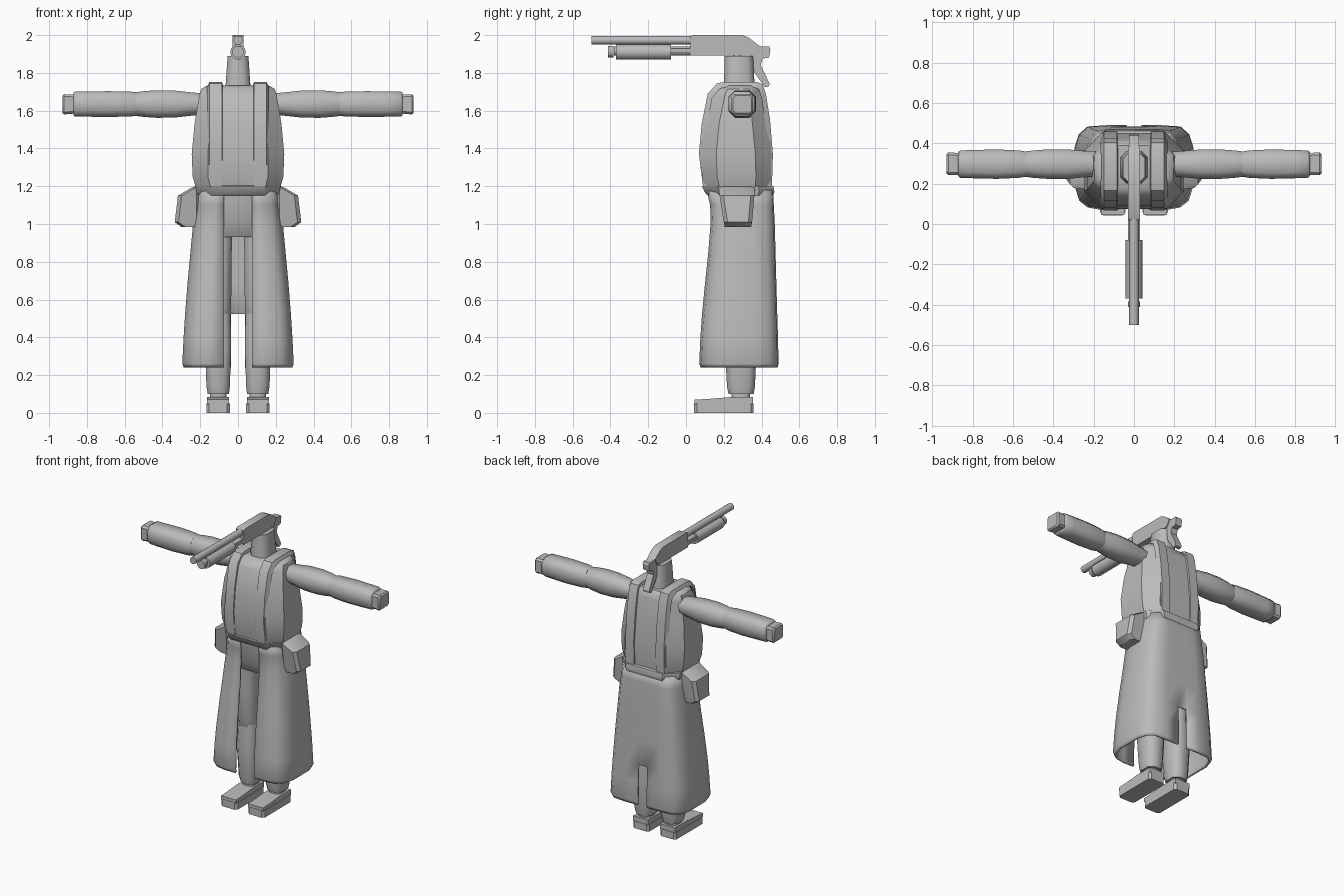
import bpy, bmesh, math
from mathutils import Vector, Matrix

grey = bpy.data.materials.new("plain grey")
grey.diffuse_color = (0.5, 0.5, 0.5, 1)


def make(name, verts, faces, angle=50, fix=True):
    me = bpy.data.meshes.new(name)
    me.from_pydata(verts, [], faces)
    if fix:
        bm = bmesh.new()
        bm.from_mesh(me)
        bmesh.ops.recalc_face_normals(bm, faces=bm.faces)
        bm.to_mesh(me)
        bm.free()
    me.shade_smooth()
    me.set_sharp_from_angle(angle=math.radians(angle))
    me.materials.append(grey)
    ob = bpy.data.objects.new(name, me)
    bpy.context.collection.objects.link(ob)
    return ob


def loft(name, rings, angle=50):
    """Closed skin through equal rings, capped at both ends."""
    n = len(rings[0])
    verts = [p for r in rings for p in r]
    faces = [(k*n+i, k*n+(i+1) % n, (k+1)*n+(i+1) % n, (k+1)*n+i)
             for k in range(len(rings)-1) for i in range(n)]
    faces += [tuple(range(n)), tuple(range(len(verts)-n, len(verts)))]
    return make(name, verts, faces, angle)


def octagon(u0, u1, v0, v1, c):
    return [(u0+c, v0), (u1-c, v0), (u1, v0+c), (u1, v1-c),
            (u1-c, v1), (u0+c, v1), (u0, v1-c), (u0, v0+c)]


def zring(z, x0, x1, y0, y1, c):
    return [(x, y, z) for x, y in octagon(x0, x1, y0, y1, c)]


def xring(x, y0, y1, z0, z1, c):
    return [(x, y, z) for y, z in octagon(y0, y1, z0, z1, c)]


def prism(name, profile, x0, x1, angle=30):
    """Side (y, z) outline extruded along x."""
    return loft(name, [[(x, y, z) for y, z in profile] for x in (x0, x1)], angle)


def tube(name, y0, y1, z, r, n=14):
    circ = [(r*math.cos(2*math.pi*i/n), z+r*math.sin(2*math.pi*i/n)) for i in range(n)]
    return loft(name, [[(x, y, h) for x, h in circ] for y in (y0, y1)])


# torso
loft("torso", [zring(z, -w, w, f, b, c) for z, w, f, b, c in [
    (1.18, .22, .10, .445, .08), (1.25, .24, .085, .45, .08),
    (1.37, .245, .075, .452, .085), (1.53, .23, .09, .437, .085),
    (1.68, .205, .125, .415, .08), (1.715, .195, .15, .405, .07),
    (1.732, .165, .18, .39, .05)]], 35)

# vest straps that run up the front, over the shoulder and down the back
outer = [(.09, 1.2), (.068, 1.37), (.083, 1.53), (.115, 1.69), (.165, 1.745), (.20, 1.752),
         (.375, 1.752), (.405, 1.74), (.423, 1.69), (.445, 1.55), (.46, 1.37), (.455, 1.2)]
inner = [(.27+(y-.27)*.85, 1.2+(z-1.2)*.95) for y, z in outer]
for s, side in ((1, "left"), (-1, "right")):
    rings = []
    for (yo, zo), (yi, zi) in zip(outer, inner):
        wide = (.085, .15)
        rings.append([(s*(wide[0]-.008), yi, zi), (s*wide[0], yo, zo),
                      (s*wide[1], yo, zo), (s*(wide[1]+.015), yi, zi)])
    loft(side+"_strap", rings, 35)

# neck
loft("neck", [zring(1.70, -.068, .068, .20, .365, .03),
              zring(1.89, -.055, .055, .205, .355, .03)])

# belt and hips
loft("belt", [zring(z, -w, w, f, b, .08) for z, w, f, b in [
    (1.15, .215, .115, .462), (1.17, .222, .098, .468),
    (1.20, .224, .085, .462), (1.205, .21, .10, .45)]], 35)
loft("hips", [zring(.93, -.15, .15, .18, .39, .04), zring(1.0, -.19, .19, .15, .42, .05),
              zring(1.17, -.20, .20, .14, .43, .06)])

# coat skirt: open shell with a front opening and a slit at the back
levels = [(.24, .288, .078, .485), (.26, .295, .07, .49), (.40, .288, .076, .487),
          (.525, .28, .085, .483), (.70, .266, .102, .478), (.85, .252, .118, .474),
          (1.0, .238, .130, .47), (1.10, .224, .128, .465), (1.18, .215, .108, .46)]
verts, faces = [], []
for z, w, f, b in levels:
    half = [(.074, f), (.55*w, f), (.78*w, f+.012), (.92*w, f+.045), (w, f+.12), (w, b-.11),
            (.93*w, b-.045), (.78*w, b-.006), (.45*w, b), (.036, b)]
    verts += [(x, y, z) for x, y in half] + [(-x, y, z) for x, y in reversed(half)]
for k in range(len(levels)-1):
    for i in range(19):
        if not (i == 9 and levels[k][0] < .52):
            faces.append((k*20+i, k*20+i+1, k*20+21+i, k*20+20+i))
skirt = make("coat_skirt", verts, faces, 50, False)
shell = skirt.modifiers.new("thickness", 'SOLIDIFY')
shell.thickness = .016

for s, side in ((1, "left"), (-1, "right")):
    def flip(rings):
        return [[(s*x, y, z) for x, y, z in r] for r in rings]

    # arms
    loft(side+"_upper_arm", flip([xring(x, .297-h, .297+h, 1.635-v, 1.635+v, .035) for x, h, v in [
        (.17, .06, .055), (.25, .066, .062), (.33, .073, .071), (.43, .073, .073),
        (.50, .068, .068), (.545, .062, .062)]]))
    loft(side+"_forearm", flip([xring(x, .297-h, .297+h, 1.635-v, 1.635+v, .03) for x, h, v in [
        (.535, .062, .062), (.57, .068, .066), (.68, .073, .068), (.80, .07, .067),
        (.862, .068, .066), (.872, .060, .060)]]))
    loft(side+"_hand", flip([xring(.86, .245, .352, 1.585, 1.685, .012),
                             xring(.92, .242, .355, 1.58, 1.687, .012),
                             xring(.93, .25, .347, 1.588, 1.68, .012)]), 35)

    # hip pouch
    loft(side+"_pouch", flip([zring(z, .2, x, a, b, .02) for z, x, a, b in [
        (.985, .30, .205, .345), (1.01, .335, .20, .35), (1.15, .318, .178, .362),
        (1.19, .25, .172, .365), (1.198, .23, .18, .36)]]), 35)

    # legs
    loft(side+"_thigh", flip([zring(z, a, b, f, g, .035) for z, a, b, f, g in [
        (.50, .045, .165, .215, .36), (.56, .036, .172, .20, .37),
        (.78, .035, .185, .19, .38), (.98, .03, .19, .18, .39)]]))
    loft(side+"_lower_leg", flip([zring(z, a, b, f, g, .03) for z, a, b, f, g in [
        (.10, .048, .16, .225, .358), (.14, .043, .167, .217, .365),
        (.36, .036, .175, .205, .375), (.53, .04, .17, .215, .365)]]))
    loft(side+"_ankle", flip([zring(.07, .06, .148, .24, .34, .02),
                              zring(.11, .06, .148, .24, .34, .02)]))

    # shoe
    loft(side+"_shoe", flip([zring(0, .042, .168, .043, .358, .015),
                             zring(.05, .042, .168, .043, .358, .015)]), 35)
    prof = [(.045, .045), (.045, .07), (.12, .074), (.23, .083), (.355, .083), (.355, .045)]
    prism(side+"_shoe_upper", prof, s*.047, s*.163)

# shotgun
tube("gun_barrel", -.5, .05, 1.973, .024)
tube("magazine_tube", -.38, .04, 1.915, .024)
tube("magazine_cap", -.412, -.385, 1.912, .031)
tube("fore_grip", -.37, -.08, 1.91, .041)
for s, side in ((1, "left"), (-1, "right")):
    prism(side+"_action_bar", [(-.09, 1.905), (-.09, 1.93), (.03, 1.93), (.03, 1.905)],
          s*.022, s*.030)
prism("gun_receiver", [(.02, 1.893), (.02, 1.992), (.035, 2.0), (.30, 2.0), (.335, 1.985),
                       (.385, 1.945), (.36, 1.90), (.31, 1.893)], -.03, .03)
prism("pistol_grip", [(.30, 1.90), (.35, 1.965), (.395, 1.94), (.44, 1.94), (.447, 1.925),
                      (.44, 1.882), (.405, 1.875), (.395, 1.84), (.442, 1.745), (.44, 1.73),
                      (.418, 1.724), (.335, 1.84), (.33, 1.88)], -.024, .024)

# trigger guard ring and trigger
rings = []
for t in range(17):
    a = 2*math.pi*t/16
    c, d = math.cos(a), math.sin(a)
    rings.append([(x, .288+r*c*1.15, 1.885+r*d)
                  for x, r in ((-.01, .028), (.01, .028), (.01, .035), (-.01, .035))])
loft("trigger_guard", rings)
prism("trigger", [(.28, 1.90), (.295, 1.90), (.287, 1.865), (.28, 1.865)], -.005, .005)
